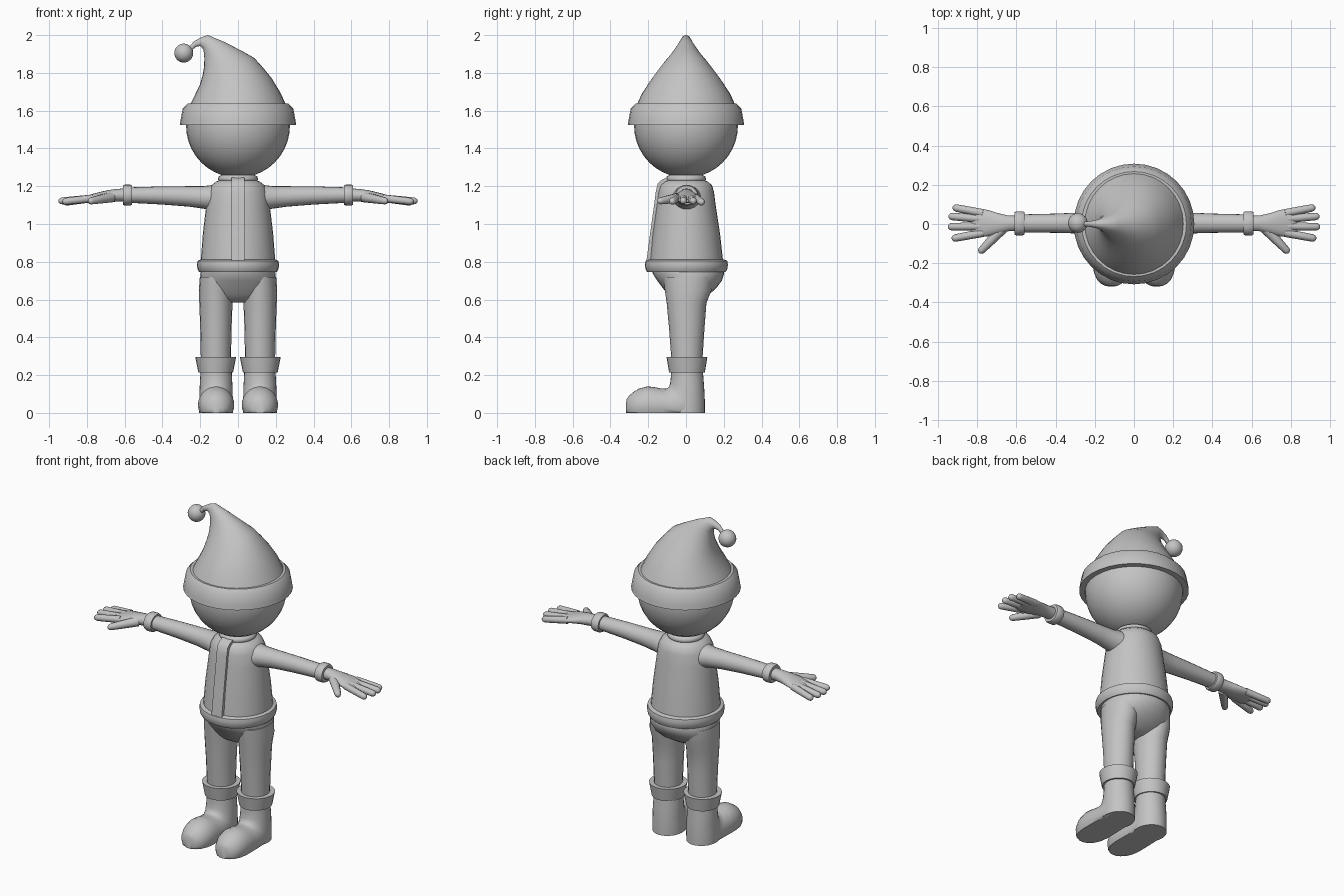
import bpy, bmesh, math
from mathutils import Vector as V

grey = bpy.data.materials.new("plain grey")
grey.diffuse_color = (0.55, 0.55, 0.55, 1)


def finish(name, bm, mirror=False, angle=40):
    bmesh.ops.recalc_face_normals(bm, faces=bm.faces)
    me = bpy.data.meshes.new(name)
    bm.to_mesh(me)
    bm.free()
    me.materials.append(grey)
    ob = bpy.data.objects.new(name, me)
    bpy.context.collection.objects.link(ob)
    bpy.ops.object.select_all(action='DESELECT')
    ob.select_set(True)
    bpy.context.view_layer.objects.active = ob
    bpy.ops.object.shade_smooth_by_angle(angle=math.radians(angle))
    if mirror:
        ob.modifiers.new("mirror", 'MIRROR').use_clip = False
    return ob


def loft(name, rings, n=24, floor=False, **kw):
    """Skin rings given as (centre, half-axis u, half-axis v)."""
    bm = bmesh.new()
    loops = []
    for c, u, v in rings:
        loop = []
        for i in range(n):
            a = 2 * math.pi * i / n
            p = V(c) + V(u) * math.cos(a) + V(v) * math.sin(a)
            if floor:
                p.z = max(p.z, 0)
            loop.append(bm.verts.new(p))
        loops.append(loop)
    for a, b in zip(loops, loops[1:]):
        for i in range(n):
            j = (i + 1) % n
            bm.faces.new((a[i], a[j], b[j], b[i]))
    bm.faces.new(loops[0])
    bm.faces.new(loops[-1])
    if floor:
        bmesh.ops.remove_doubles(bm, verts=bm.verts, dist=0.0005)
    return finish(name, bm, **kw)


def upright(rows, x=0):
    """Horizontal rings from (z, half width, front y, back y)."""
    return [((x, (f + b) / 2, z), (w, 0, 0), (0, (b - f) / 2, 0)) for z, w, f, b in rows]


def sideways(rows):
    """Rings across x from (x, y, z, half depth, half height)."""
    return [((x, y, z), (0, d, 0), (0, 0, h)) for x, y, z, d, h in rows]


def ball(name, centre, r, seg=24, rings=16):
    bm = bmesh.new()
    bmesh.ops.create_uvsphere(bm, u_segments=seg, v_segments=rings, radius=r)
    bmesh.ops.translate(bm, verts=bm.verts, vec=centre)
    return finish(name, bm)


# Head and hat
ball("head", (0, 0, 1.52), 0.275, 32, 20)
loft("hat_brim", upright([(z, r, -r, r) for z, r in
     [(1.525, .262), (1.525, .308), (1.55, .304), (1.61, .293), (1.637, .268), (1.637, .25)]]), 32)
hat = []
for lx, lz, rx, rz, w in [(-.26, 1.62, .26, 1.62, .265), (-.232, 1.675, .222, 1.70, .235),
                          (-.203, 1.735, .178, 1.772, .192), (-.188, 1.785, .135, 1.825, .155),
                          (-.18, 1.83, .085, 1.88, .115), (-.178, 1.875, .01, 1.922, .078),
                          (-.18, 1.905, -.075, 1.965, .05), (-.184, 1.925, -.16, 2.0, .028),
                          (-.20, 1.942, -.195, 1.988, .02), (-.222, 1.938, -.232, 1.968, .014),
                          (-.25, 1.915, -.262, 1.935, .011)]:
    hat.append((((lx + rx) / 2, 0, (lz + rz) / 2), ((rx - lx) / 2, 0, (rz - lz) / 2), (0, w, 0)))
loft("hat_cone", hat, 32, angle=60)
ball("hat_pompom", (-.287, .005, 1.905), 0.05)

# Jacket: body, collar, hem and front strip
body = [(.77, .2, -.195, .2), (.95, .186, -.178, .18), (1.1, .168, -.157, .157),
        (1.17, .158, -.148, .148), (1.205, .14, -.138, .138), (1.225, .115, -.115, .115),
        (1.235, .085, -.085, .085)]
loft("jacket_body", upright(body), 32, angle=70)
loft("collar", upright([(z, r, -r, r) for z, r in
     [(1.222, .085), (1.224, .1), (1.238, .107), (1.252, .102), (1.26, .085)]]), 24, angle=60)
loft("jacket_hem", upright([(z, r, -r, r + .004) for z, r in
     [(.745, .185), (.745, .205), (.76, .214), (.785, .218), (.805, .214), (.812, .197)]]), 32)
bm = bmesh.new()
rows = []
for y, z in [(-.198, .80), (-.178, .95), (-.157, 1.1), (-.148, 1.17), (-.138, 1.205),
             (-.115, 1.225), (-.09, 1.235)]:
    up = .01 if z > 1.2 else 0
    rows.append([bm.verts.new(p) for p in [(-.035, y + .02, z - up), (-.035, y - .012, z + up),
                                           (.035, y - .012, z + up), (.035, y + .02, z - up)]])
for a, b in zip(rows, rows[1:]):
    for i in range(4):
        bm.faces.new((a[i], a[(i + 1) % 4], b[(i + 1) % 4], b[i]))
bm.faces.new(rows[0])
bm.faces.new(rows[-1])
finish("jacket_front_strip", bm)

# Sleeves, cuffs and hands
loft("sleeve", sideways([(.08, .003, 1.135, .09, .075), (.14, .003, 1.138, .075, .068),
     (.18, .004, 1.141, .062, .06), (.26, .005, 1.146, .054, .054), (.4, .004, 1.151, .049, .048),
     (.57, .003, 1.153, .046, .041)]), 20, mirror=True, angle=60)
loft("sleeve_cuff", sideways([(.56, .003, 1.153, .043, .036), (.56, .003, 1.153, .057, .05),
     (.57, .003, 1.153, .062, .055), (.6, .003, 1.153, .062, .055),
     (.61, .003, 1.153, .057, .05), (.61, .003, 1.153, .04, .034)]), 20, mirror=True)
loft("palm", sideways([(.59, .003, 1.153, .039, .035), (.64, .003, 1.152, .04, .034),
     (.69, .002, 1.148, .052, .031), (.74, .004, 1.141, .066, .026),
     (.79, .006, 1.133, .074, .021), (.82, .006, 1.129, .07, .017),
     (.835, .006, 1.127, .055, .01)]), 20, mirror=True, angle=70)


def finger(name, start, end, r0, r1):
    a, b = V(start), V(end)
    d = (b - a).normalized()
    u = d.cross(V((0, 0, 1))).normalized()
    v = u.cross(d)
    steps = [(a, r0), (a.lerp(b, .5), (r0 + r1) / 2), (b - d * r1, r1),
             (b - d * r1 * .4, r1 * .8), (b, r1 * .3)]
    loft(name, [(c, u * r, v * r) for c, r in steps], 10, mirror=True, angle=70)


for name, y0, x1, y1, z1 in [("little_finger", .055, .925, .085, 1.113),
                             ("ring_finger", .025, .947, .04, 1.12),
                             ("middle_finger", -.012, .95, -.014, 1.121),
                             ("index_finger", -.045, .93, -.075, 1.118)]:
    finger(name, (.77, y0, 1.136), (x1, y1, z1), .021, .019)
finger("thumb", (.67, -.022, 1.142), (.79, -.147, 1.12), .028, .019)

# Trousers: seat and legs
loft("trouser_seat", upright([(.77, .19, -.18, .19), (.74, .198, -.178, .203),
     (.70, .2, -.152, .19), (.66, .197, -.122, .16), (.625, .175, -.095, .12),
     (.6, .13, -.07, .08), (.585, .07, -.04, .045)]), 32, angle=75)
loft("trouser_leg", upright([(.72, .085, -.12, .14), (.65, .09, -.112, .135),
     (.58, .088, -.102, .108), (.45, .083, -.09, .098), (.25, .079, -.075, .085)], .117),
     20, mirror=True, angle=60)

# Boots: turned-over cuff, then one loft from shaft to toe
loft("boot_cuff", upright([(.215, .07, -.07, .08), (.215, .092, -.09, .1),
     (.295, .108, -.103, .113), (.295, .07, -.07, .08)], .118), 24, mirror=True)
boot = []
for ay, az, by, bz, w in [(.088, .24, -.078, .24, .082), (.092, .19, -.08, .19, .084),
                          (.097, .12, -.084, .155, .087), (.1, .05, -.092, .135, .088),
                          (.1, -.03, -.108, .128, .09), (.02, -.06, -.135, .13, .092),
                          (-.1, -.055, -.17, .137, .095), (-.2, -.055, -.205, .14, .096),
                          (-.25, -.05, -.25, .128, .088), (-.285, -.04, -.282, .108, .073),
                          (-.306, -.03, -.304, .088, .052), (-.318, -.01, -.316, .07, .028)]:
    boot.append(((.116, (ay + by) / 2, (az + bz) / 2), (w, 0, 0),
                 (0, (by - ay) / 2, (bz - az) / 2)))
loft("boot", boot, 28, floor=True, mirror=True, angle=50)
# Flat heel block under the shaft
loft("boot_heel", upright([(0, .09, -.1, .1), (.06, .09, -.095, .1), (.12, .086, -.085, .097)], .116),
     28, mirror=True)
